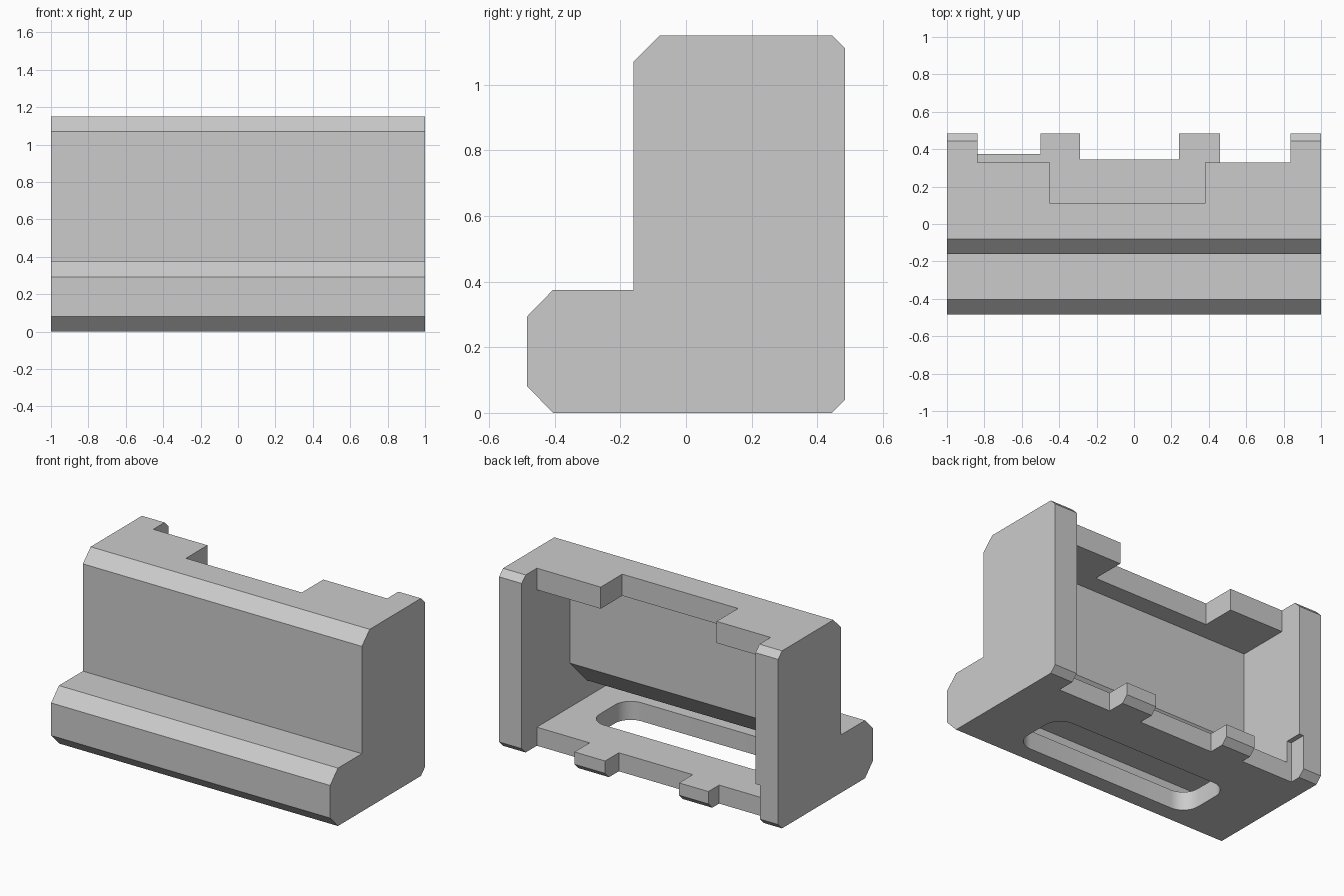
import bpy
import bmesh
import math
from mathutils import Vector

cube = bpy.data.objects.get("Cube")
if cube:
    bpy.data.objects.remove(cube)

grey = bpy.data.materials.new("light_grey")
grey.use_nodes = True
colour = (0.6, 0.6, 0.6, 1)
grey.diffuse_color = colour
grey.node_tree.nodes["Principled BSDF"].inputs["Base Color"].default_value = colour


def prism(name, points, direction):
    """Extrude a closed 3D outline along a direction."""
    bm = bmesh.new()
    face = bm.faces.new([bm.verts.new(p) for p in points])
    ext = bmesh.ops.extrude_face_region(bm, geom=[face])
    moved = [v for v in ext["geom"] if isinstance(v, bmesh.types.BMVert)]
    bmesh.ops.translate(bm, verts=moved, vec=Vector(direction))
    bmesh.ops.recalc_face_normals(bm, faces=bm.faces)
    mesh = bpy.data.meshes.new(name)
    bm.to_mesh(mesh)
    bm.free()
    mesh.materials.append(grey)
    obj = bpy.data.objects.new(name, mesh)
    bpy.context.collection.objects.link(obj)
    return obj


def side_prism(name, profile, half):
    return prism(name, [(-half, y, z) for y, z in profile], (2 * half, 0, 0))


def plan_prism(name, outline, low, high):
    return prism(name, [(x, y, low) for x, y in outline], (0, 0, high - low))


def rear_cut(name, x0, x1, y, low, high):
    return plan_prism(name, [(x0, y), (x1, y), (x1, 0.7), (x0, 0.7)], low, high)


def rounded_rect(cx, cy, hx, hy, r, steps=8):
    pts = []
    for i, (sx, sy) in enumerate([(1, 1), (-1, 1), (-1, -1), (1, -1)]):
        for k in range(steps + 1):
            a = math.pi / 2 * (i + k / steps)
            pts.append((cx + sx * (hx - r) + r * math.cos(a),
                        cy + sy * (hy - r) + r * math.sin(a)))
    return pts


# Outer body: stepped, chamfered side profile
body = side_prism("housing_body", [
    (-0.405, 0), (0.445, 0), (0.485, 0.04), (0.485, 1.11), (0.445, 1.15),
    (-0.08, 1.15), (-0.16, 1.07), (-0.16, 0.375), (-0.405, 0.375),
    (-0.485, 0.293), (-0.485, 0.082)], 1)

INNER = 0.838   # inner face of the end walls
cutters = [
    # Open-backed cavity reaching into the front foot
    side_prism("cavity", [
        (0.7, 0.12), (-0.385, 0.12), (-0.385, 0.23), (-0.18, 0.23),
        (-0.01, 0.405), (-0.01, 1.01), (0.7, 1.01)], INNER),
    # Top plate: set back edge with a deep central recess
    plan_prism("top_recess", [
        (-INNER, 0.7), (-INNER, 0.33), (-0.45, 0.33), (-0.45, 0.11),
        (0.38, 0.11), (0.38, 0.33), (INNER, 0.33), (INNER, 0.7)], 0.9, 1.3),
    # Floor: edge cut back around two tabs
    rear_cut("floor_cut_left", 0.46, INNER, 0.33, -0.1, 0.3),
    rear_cut("floor_cut_middle", -0.29, 0.24, 0.345, -0.1, 0.3),
    rear_cut("floor_cut_right", -0.87, -0.5, 0.375, -0.1, 0.26),
    # Rounded slot through the floor
    plan_prism("floor_slot", rounded_rect(0, -0.11, 0.64, 0.19, 0.11), -0.1, 0.18),
]

bpy.context.view_layer.objects.active = body
for cutter in cutters:
    mod = body.modifiers.new(cutter.name, "BOOLEAN")
    mod.operation = "DIFFERENCE"
    mod.solver = "EXACT"
    mod.object = cutter
    bpy.ops.object.modifier_apply(modifier=mod.name)
    bpy.data.objects.remove(cutter)

# Smooth only the slot corners
bpy.ops.object.select_all(action="DESELECT")
body.select_set(True)
bpy.ops.object.shade_smooth_by_angle(angle=math.radians(20))
